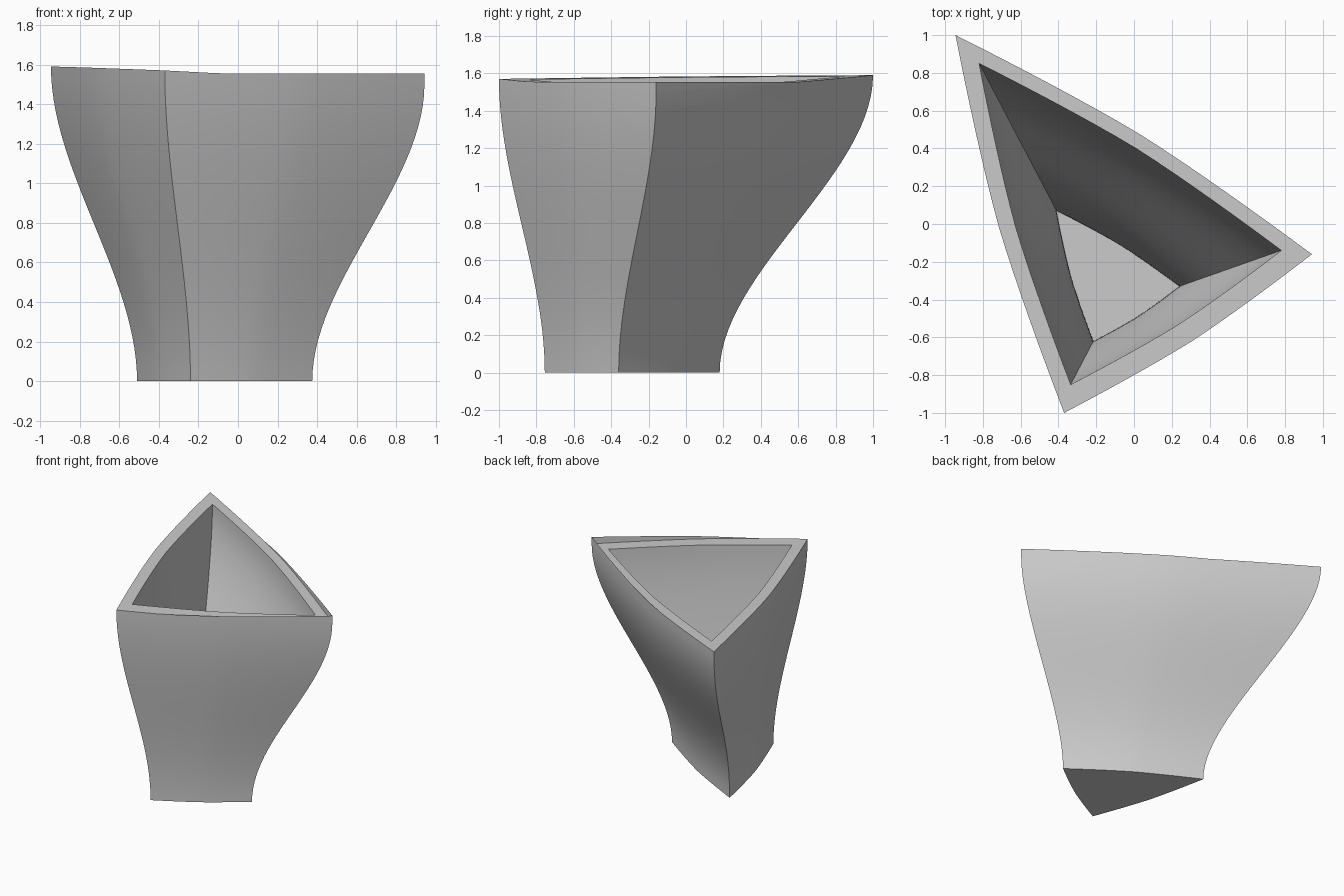
import bpy
import bmesh
from mathutils import Vector

cube = bpy.data.objects.get("Cube")
if cube:
    bpy.data.objects.remove(cube)

SEG = 16        # points along each curved side
ROWS = 28       # rings up each wall
FLOOR = 0.1     # inside floor height
LIP = 1.555     # level top of the thin lip

# Corner positions, counter-clockwise seen from above
OUTER_TOP = [(-0.945, 1.0), (-0.37, -1.0), (0.942, -0.16)]
OUTER_BASE = [(-0.51, 0.18), (-0.24, -0.755), (0.375, -0.36)]
INNER_TOP = [(-0.82, 0.85), (-0.335, -0.85), (0.78, -0.14)]
INNER_BASE = [(-0.41, 0.07), (-0.215, -0.62), (0.24, -0.33)]


def make_material(name, value):
    mat = bpy.data.materials.new(name)
    mat.use_nodes = True
    color = (value, value, value, 1)
    mat.diffuse_color = color
    mat.node_tree.nodes["Principled BSDF"].inputs["Base Color"].default_value = color
    return mat


def outline(corners):
    """Triangle with gently bowed sides."""
    pts = []
    for i in range(3):
        a, b = Vector(corners[i]), Vector(corners[(i + 1) % 3])
        side = b - a
        normal = Vector((side.y, -side.x))
        for k in range(SEG):
            t = k / SEG
            bow = 0.029 * (1 - abs(2 * t - 1) ** 1.5)
            pts.append(a + side * t + normal * bow)
    return pts


def rim_height(p):
    """Sloping plane of the rim."""
    return 1.547 - 0.0505 * p.x - 0.0045 * p.y


def wall_rings(base, top, z0):
    """Rings swept from base to rim with an S-shaped flare."""
    low, high = outline(base), outline(top)
    rings = []
    for r in range(ROWS + 1):
        t = r / ROWS
        ease = t * t * (3 - 2 * t)
        rings.append([(*a.lerp(b, ease), z0 + (rim_height(b) - z0) * t)
                      for a, b in zip(low, high)])
    return rings


def loft(name, rings, mat, caps=False):
    bm = bmesh.new()
    loops = [[bm.verts.new(p) for p in ring] for ring in rings]
    for lo, hi in zip(loops, loops[1:]):
        for i in range(len(lo)):
            j = (i + 1) % len(lo)
            bm.faces.new((lo[i], lo[j], hi[j], hi[i]))
    if caps:
        bm.faces.new(loops[0][::-1])
        bm.faces.new(loops[-1])
    else:
        bmesh.ops.dissolve_degenerate(bm, dist=1e-5, edges=bm.edges[:])
    mesh = bpy.data.meshes.new(name)
    bm.to_mesh(mesh)
    bm.free()
    mesh.materials.append(mat)
    obj = bpy.data.objects.new(name, mesh)
    bpy.context.collection.objects.link(obj)
    bpy.ops.object.select_all(action='DESELECT')
    obj.select_set(True)
    bpy.context.view_layer.objects.active = obj
    bpy.ops.object.shade_smooth_by_angle(angle=0.5)
    return obj


grey = make_material("light grey", 0.6)

# Hollow body: outer wall up, over the rim, inner wall down to the floor
outer = wall_rings(OUTER_BASE, OUTER_TOP, 0)
inner = wall_rings(INNER_BASE, INNER_TOP, FLOOR)
loft("vase_body", outer + inner[::-1], grey, caps=True)

# Thin lip standing above the low part of the sloping rim
lip = [(x, y, max(z, LIP)) for x, y, z in outer[-1]]
loft("raised_lip", [outer[-1], lip], grey)
